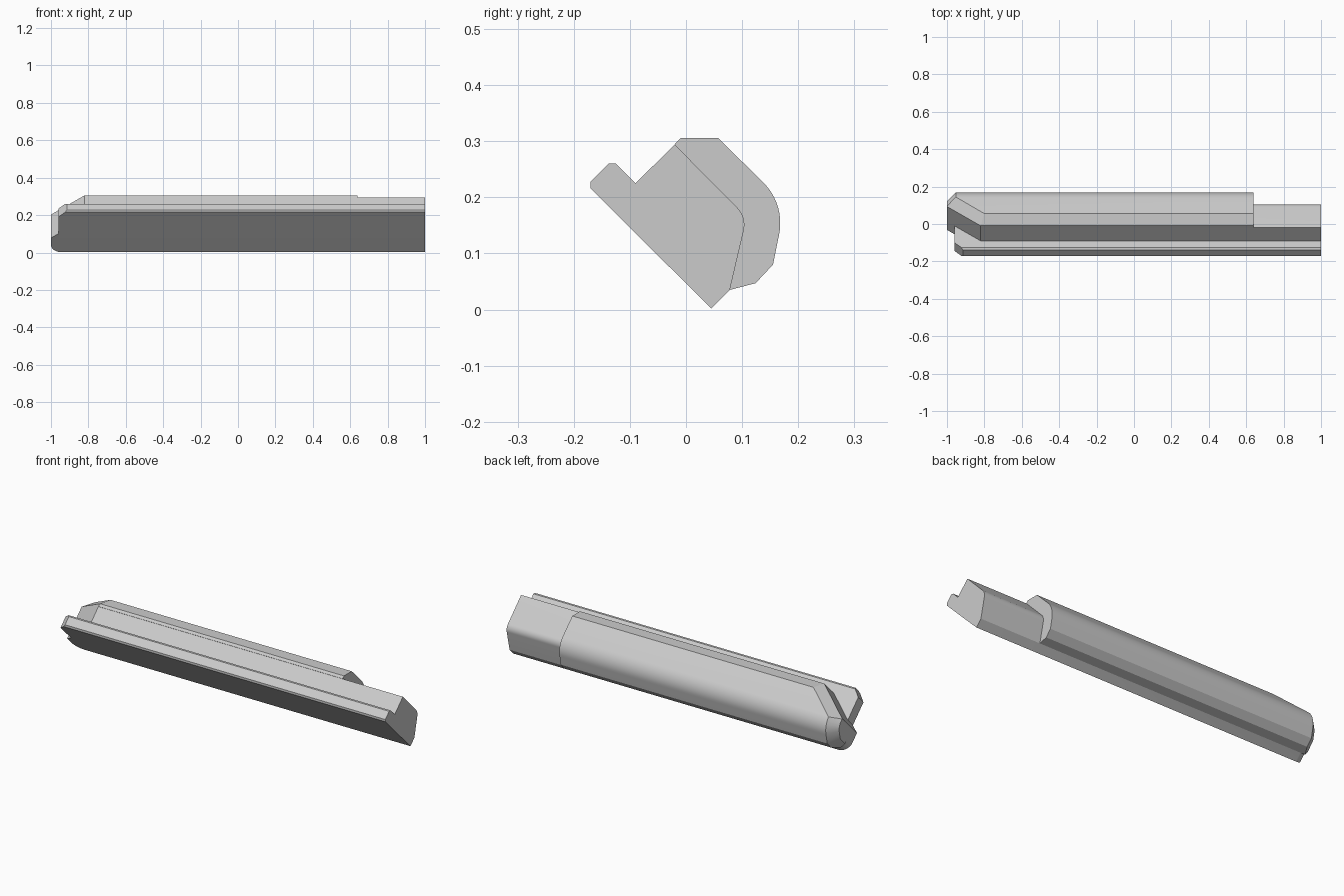
import bpy, bmesh, math
from mathutils import Vector

cube = bpy.data.objects.get("Cube")
if cube:
    bpy.data.objects.remove(cube, do_unlink=True)

grey = bpy.data.materials.new("plain grey")
grey.use_nodes = True
colour = (0.6, 0.6, 0.6, 1)
grey.diffuse_color = colour
grey.node_tree.nodes["Principled BSDF"].inputs["Base Color"].default_value = colour

R2 = math.sqrt(2)
SIDE = Vector((0, 1, -1)) / R2     # across the slanted flat base
OUT = Vector((0, 1, 1)) / R2       # away from the flat base
BACK = Vector((-1, 0, 0))          # towards the tapered end


def tilted(x, difference, total):
    """Point from y - z and y + z."""
    return Vector((x, (total + difference) / 2, (total - difference) / 2))


def arc(cy, cz, radius, start, end, steps):
    angles = [math.radians(start + (end - start) * i / steps) for i in range(steps + 1)]
    return [(cy + radius * math.cos(a), cz + radius * math.sin(a)) for a in angles]


def bar(name, profile, x0, x1, cuts):
    """Extrude a (y, z) profile along x, then trim it with (point, normal) planes."""
    bm = bmesh.new()
    face = bm.faces.new([bm.verts.new((x0, y, z)) for y, z in profile])
    moved = bmesh.ops.extrude_face_region(bm, geom=[face])["geom"]
    bmesh.ops.translate(bm, vec=(x1 - x0, 0, 0),
                        verts=[v for v in moved if isinstance(v, bmesh.types.BMVert)])
    for point, normal in cuts:
        geom = bm.verts[:] + bm.edges[:] + bm.faces[:]
        result = bmesh.ops.bisect_plane(bm, geom=geom, dist=1e-6, plane_co=point,
                                        plane_no=normal.normalized(), clear_outer=True)
        rim = [e for e in result["geom_cut"]
               if isinstance(e, bmesh.types.BMEdge) and e.is_boundary]
        if rim:
            bmesh.ops.holes_fill(bm, edges=rim)
    bmesh.ops.remove_doubles(bm, verts=bm.verts, dist=1e-5)
    bmesh.ops.recalc_face_normals(bm, faces=bm.faces)
    mesh = bpy.data.meshes.new(name)
    bm.to_mesh(mesh)
    bm.free()
    mesh.materials.append(grey)
    obj = bpy.data.objects.new(name, mesh)
    bpy.context.collection.objects.link(obj)
    bpy.ops.object.select_all(action="DESELECT")
    obj.select_set(True)
    bpy.context.view_layer.objects.active = obj
    bpy.ops.object.shade_smooth_by_angle(angle=math.radians(25))


# Slanted cut across the tapered end, shared by core and shell
slant = BACK * 0.113 - SIDE * 0.14
slant.normalize()
slant_cut = (tilted(-0.82, -0.315, 0.296), slant)

# Core: rounded back, with a rounded lower corner at the tapered end
core = [(0.045, 0.002), (0.078, 0.035)]
core += arc(0.061, 0.151, 0.043, -14, 45, 8)
core += [(-0.02, 0.294), (-0.135, 0.181)]
radius = 0.056
centre = tilted(-1 + radius, 0.043 - radius * R2, 0.1)
core_cuts = [slant_cut]
for i in range(1, 8):
    a = math.radians(90 * i / 8)
    n = BACK * math.cos(a) + SIDE * math.sin(a)
    core_cuts.append((centre + n * radius, n))
bar("core", core, -1, 1, core_cuts)

# Rail: flange along the front edge with a bevelled lip
rail = [(-0.17, 0.216), (-0.17, 0.228), (-0.138, 0.26), (-0.125, 0.26),
        (0.015, 0.12), (-0.03, 0.076)]
bar("rail", rail, -0.96, 1, [(tilted(-0.915, -0.398, 0.1), BACK - SIDE)])

# Outer shell: thick cover, bevelled around its tapered end
outer = [(0.057, 0.306)] + arc(0.066, 0.154, 0.102, 45, -13, 10) + [(0.155, 0.08), (0.124, 0.047)]
shell = [(-0.02, 0.295), (-0.009, 0.306)] + outer + [(0.078, 0.035)]
shell_cuts = [slant_cut, (slant_cut[0], slant + OUT)]
for (y0, z0), (y1, z1) in zip(outer, outer[1:]):
    n = Vector((0, z0 - z1, y1 - y0)).normalized()
    shell_cuts.append((Vector((-0.953, y0, z0)), BACK + n))
bar("outer_shell", shell, -1, 0.64, shell_cuts)
